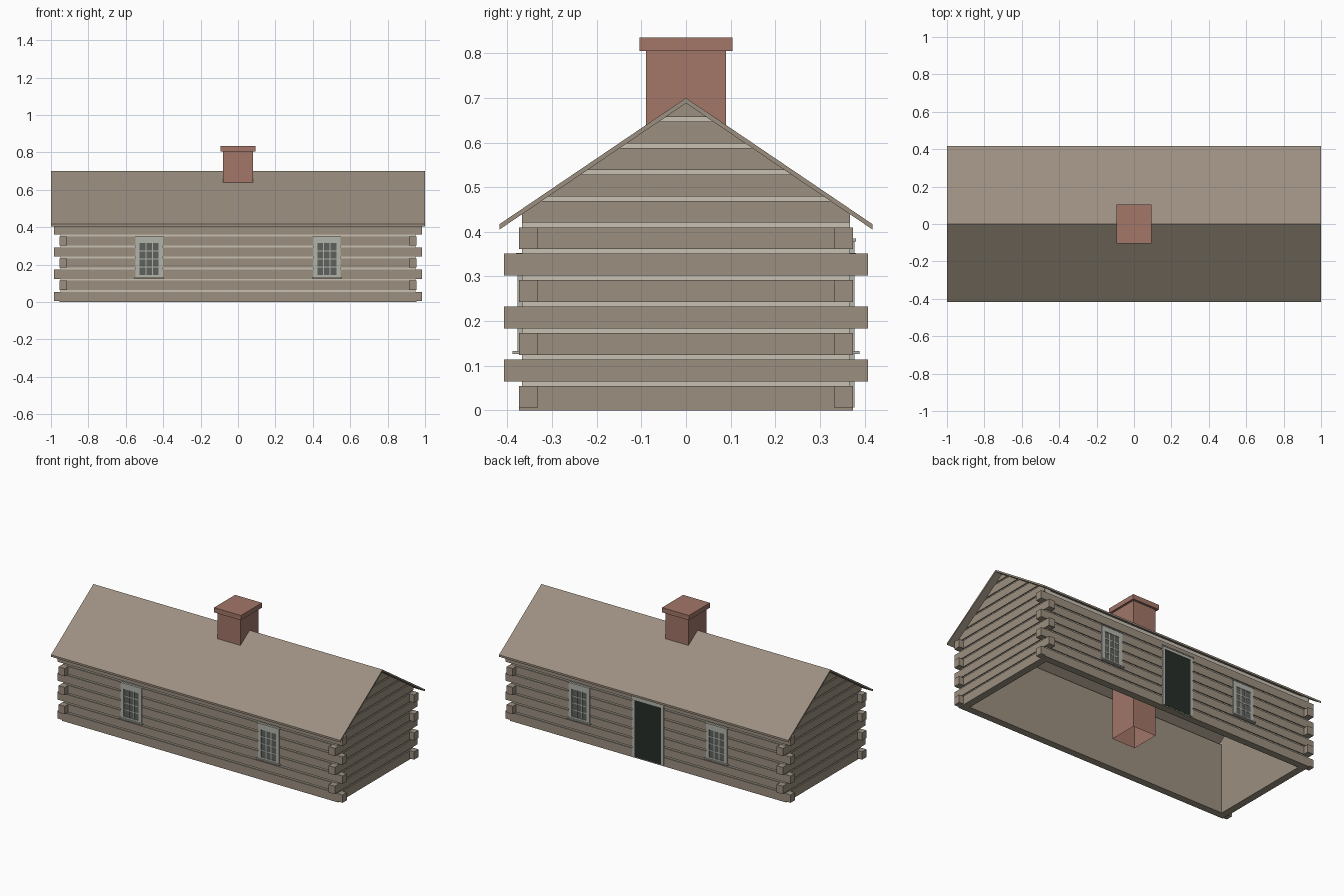
import bpy

if "Cube" in bpy.data.objects:
    bpy.data.objects.remove(bpy.data.objects["Cube"])


def material(name, rgb):
    m = bpy.data.materials.new(name)
    m.diffuse_color = (*rgb, 1)
    m.use_nodes = True
    m.node_tree.nodes["Principled BSDF"].inputs["Base Color"].default_value = m.diffuse_color
    return m


LOG = material("weathered log", (0.33, 0.275, 0.215))
CHINK = material("pale chinking", (0.57, 0.53, 0.45))
BRICK = material("chimney brick", (0.36, 0.18, 0.14))
TRIM = material("grey trim", (0.45, 0.46, 0.405))
GLASS = material("window glass", (0.11, 0.12, 0.11))
DOOR = material("dark green door", (0.019, 0.027, 0.021))


def make(name, verts, faces, mat):
    me = bpy.data.meshes.new(name)
    me.from_pydata(verts, [], faces)
    me.materials.append(mat)
    ob = bpy.data.objects.new(name, me)
    bpy.context.collection.objects.link(ob)
    return ob


def prism(name, profile, x0, x1, mat, caps=True):
    """Extrude a counter-clockwise (y, z) profile from x0 to x1."""
    n = len(profile)
    x0, x1 = min(x0, x1), max(x0, x1)
    verts = [(x, y, z) for x in (x0, x1) for y, z in profile]
    faces = [(i, (i + 1) % n, n + (i + 1) % n, n + i)[::-1] for i in range(n)]
    if caps:
        faces += [tuple(range(n))[::-1], tuple(range(n, 2 * n))]
    return make(name, verts, [f if len(f) != 4 or k >= n else f[::-1]
                              for k, f in enumerate(faces)], mat)


def box(name, x, y, z, mat):
    y0, y1 = sorted(y)
    return prism(name, [(y0, z[0]), (y1, z[0]), (y1, z[1]), (y0, z[1])], x[0], x[1], mat)


# Main dimensions
IN_X, CHINK_X, OUT_X, END_X = 0.913, 0.948, 0.955, 0.985
IN_Y, CHINK_Y, OUT_Y, END_Y = 0.332, 0.367, 0.374, 0.408
SLOPE, APEX, PITCH = 0.677, 0.688, 0.0592


def roof_y(z):
    return max((APEX - z) / SLOPE, 0)


def gable_profile(z0, z1, limit):
    """Slice of the gable wall between two heights, trimmed by the roof."""
    levels = [z0, z1]
    knee = APEX - SLOPE * limit
    if z0 < knee < z1:
        levels.insert(1, knee)
    right = [(min(limit, roof_y(z)), z) for z in levels]
    left = [(-y, z) for y, z in reversed(right) if y > 1e-5]
    return right + left


# Chinking cores and smooth inner linings of the walls
for s in (-1, 1):
    box("long_wall_chinking", (-CHINK_X, CHINK_X), (s * IN_Y, s * CHINK_Y), (0.03, 0.435), CHINK)
    box("long_wall_lining", (-IN_X, IN_X), (s * 0.329, s * IN_Y), (0, 0.435), LOG)
    box("long_sill", (-OUT_X, OUT_X), (s * IN_Y, s * OUT_Y), (0, 0.008), LOG)
    prism("gable_chinking", gable_profile(0.03, APEX, CHINK_Y), s * IN_X, s * CHINK_X, CHINK)
    prism("gable_lining", gable_profile(0, APEX, IN_Y), s * 0.91, s * IN_X, LOG)

# Interlocking log courses: even rows run long, odd rows run across
for row in range(12):
    z0 = 0.006 + PITCH * row
    z1 = min(z0 + 0.049, APEX)
    even = row % 2 == 0
    for s in (-1, 1):
        if row < 7:
            x = END_X if even else IN_X
            box("long_log", (-x, x), (s * IN_Y, s * OUT_Y), (z0, z1), LOG)
            y = IN_Y if even else END_Y
            box("cross_log", (s * IN_X, s * OUT_X), (-y, y), (z0 if row else 0, z1), LOG)
        else:
            prism("gable_log", gable_profile(z0, z1, CHINK_Y), s * IN_X, s * OUT_X, LOG)

# Pitched roof
E = 0.418
prism("roof", [(-E, APEX - SLOPE * E), (0, APEX), (E, APEX - SLOPE * E),
               (E, 0.417), (0, 0.70), (-E, 0.417)], -1, 1, LOG)

# Chimney shaft, open at the bottom, with a cap slab
shaft = [(-0.08, -0.09), (0.08, -0.09), (0.08, 0.09), (-0.08, 0.09)]
make("chimney_shaft", [(x, y, z) for z in (0, 0.81) for x, y in shaft],
     [(i, (i + 1) % 4, 4 + (i + 1) % 4, 4 + i) for i in range(4)], BRICK)
box("chimney_cap", (-0.093, 0.093), (-0.104, 0.104), (0.805, 0.835), BRICK)


def window(cx, s):
    def part(name, x0, x1, z0, z1, depth, mat):
        box(name, (cx + x0, cx + x1), (s * 0.366, s * depth), (z0, z1), mat)
    part("window_glass", -0.054, 0.054, 0.138, 0.322, 0.3748, GLASS)
    for d in (-1, 1):
        a, b = sorted((d * 0.051, d * 0.073))
        part("window_side_trim", a, b, 0.133, 0.35, 0.378, TRIM)
    part("window_head_trim", -0.051, 0.051, 0.315, 0.35, 0.378, TRIM)
    part("window_bottom_trim", -0.051, 0.051, 0.133, 0.144, 0.378, TRIM)
    part("window_sill", -0.08, 0.08, 0.126, 0.133, 0.389, TRIM)
    part("window_cap", -0.077, 0.077, 0.347, 0.353, 0.381, TRIM)
    for k in (-1, 1):
        part("window_upright_bar", k * 0.017 - 0.003, k * 0.017 + 0.003, 0.144, 0.315, 0.3765, TRIM)
    for k in (1, 2, 3):
        z = 0.144 + k * 0.0428
        part("window_cross_bar", -0.051, 0.051, z - 0.003, z + 0.003, 0.3762, TRIM)


# Two windows on each long wall
for side in (-1, 1):
    for cx in (-0.475, 0.475):
        window(cx, side)

# Back door with its trim
box("door", (-0.094, 0.094), (0.366, 0.3752), (0.006, 0.37), DOOR)
for d in (-1, 1):
    box("door_side_trim", sorted((d * 0.092, d * 0.109)), (0.366, 0.378), (0.006, 0.378), TRIM)
box("door_head_trim", (-0.092, 0.092), (0.366, 0.378), (0.362, 0.378), TRIM)
box("door_cap", (-0.113, 0.113), (0.366, 0.381), (0.378, 0.385), TRIM)
